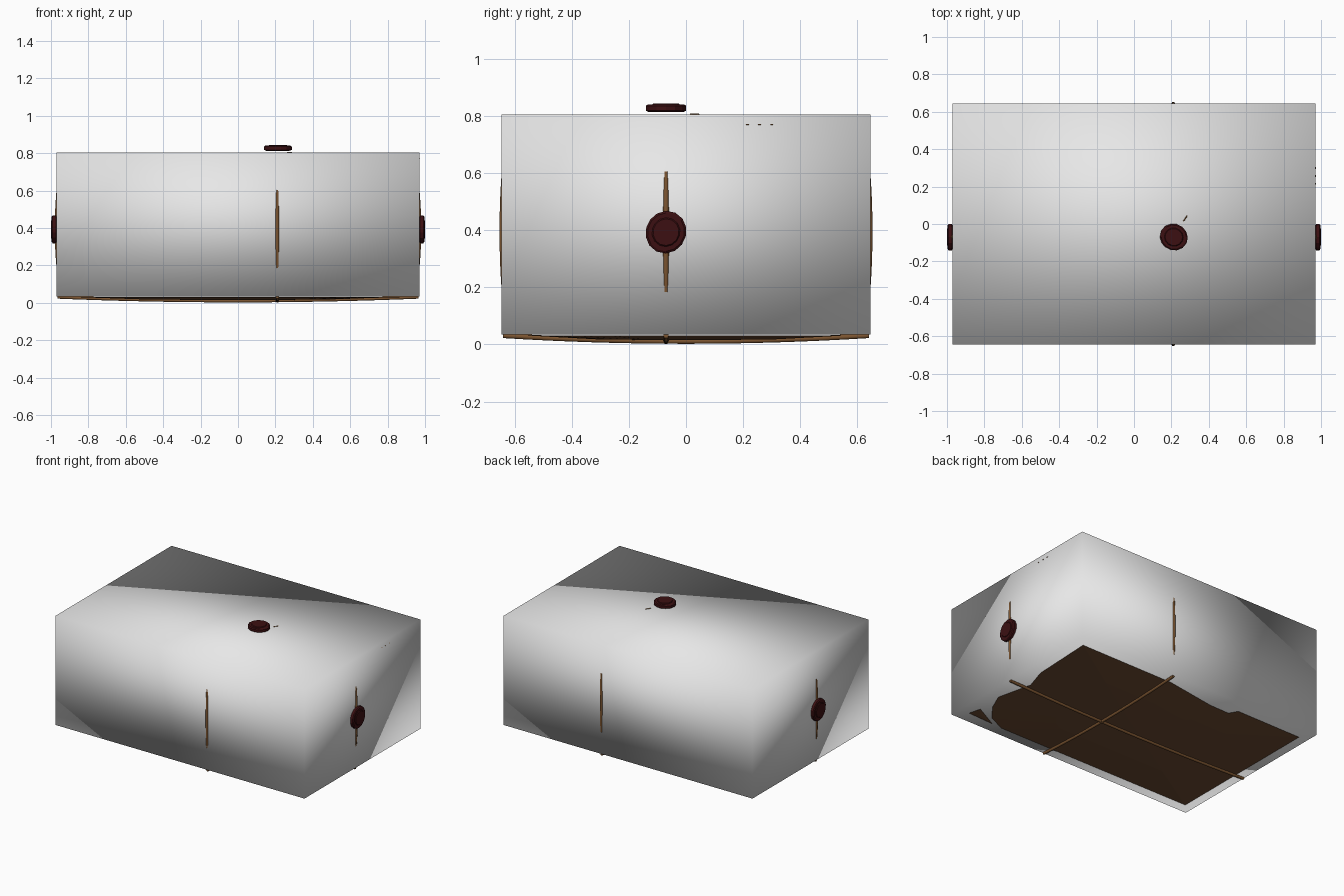
import bpy, bmesh, math
from mathutils import Matrix, Vector

cube = bpy.data.objects.get("Cube")
if cube:
    bpy.data.objects.remove(cube, do_unlink=True)


def material(name, rgb):
    m = bpy.data.materials.new(name)
    m.use_nodes = True
    m.diffuse_color = (*rgb, 1)
    m.node_tree.nodes["Principled BSDF"].inputs["Base Color"].default_value = (*rgb, 1)
    return m


WHITE = material("pale wrapping", (0.8, 0.8, 0.8))
PAPER = material("brown paper", (0.15, 0.07, 0.032))
TWINE = material("twine brown", (0.2, 0.09, 0.03))
WAX = material("dark red wax", (0.045, 0.005, 0.006))

HX, HY, Z0, Z1 = 0.97, 0.645, 0.035, 0.805
KX, KY, KZ = 0.21, -0.07, 0.395   # where the strings cross, and mid height


def finish(name, bm, mat, smooth=False):
    bmesh.ops.recalc_face_normals(bm, faces=bm.faces)
    me = bpy.data.meshes.new(name)
    bm.to_mesh(me)
    bm.free()
    me.materials.append(mat)
    for p in me.polygons:
        p.use_smooth = smooth
    ob = bpy.data.objects.new(name, me)
    bpy.context.collection.objects.link(ob)
    return ob


# Parcel body: a box with shared, fully smoothed corners
bm = bmesh.new()
bmesh.ops.create_cube(bm, size=1)
bmesh.ops.scale(bm, vec=(2 * HX, 2 * HY, Z1 - Z0), verts=bm.verts)
bmesh.ops.translate(bm, vec=(0, 0, (Z0 + Z1) / 2), verts=bm.verts)
finish("parcel_box", bm, WHITE, True)


# Bulging paper underneath, with a ragged outline
def paper(name, outline, centre):
    bm = bmesh.new()
    low = [bm.verts.new((x, y, 0.032)) for x, y in outline]
    mid = [bm.verts.new((centre[0] + (x - centre[0]) * 0.55,
                         centre[1] + (y - centre[1]) * 0.55, centre[3])) for x, y in outline]
    tip = bm.verts.new(centre[:3])
    for i in range(len(low)):
        j = (i + 1) % len(low)
        bm.faces.new((low[i], low[j], mid[j], mid[i]))
        bm.faces.new((mid[i], mid[j], tip))
    bm.faces.new(low)
    finish(name, bm, PAPER)


paper("paper_underside",
      [(0.90, 0.57), (0.17, 0.566), (-0.21, 0.505), (-0.44, 0.50), (-0.395, 0.56),
       (-0.90, 0.556), (-0.90, -0.567), (0.62, -0.57), (0.75, -0.51), (0.836, -0.40),
       (0.888, -0.28), (0.83, -0.03), (0.88, 0.125)], (0, 0, 0.014, 0.018))
paper("paper_corner", [(0.90, -0.556), (0.878, -0.47), (0.70, -0.565)],
      (0.83, -0.53, 0.029, 0.030))


# Twine: thin round strands that bow outwards
def strand(name, points, radius=0.01):
    cu = bpy.data.curves.new(name, "CURVE")
    cu.dimensions = "3D"
    cu.bevel_depth = radius
    cu.bevel_resolution = 1
    cu.use_fill_caps = True
    sp = cu.splines.new("POLY")
    sp.points.add(len(points) - 1)
    for p, co in zip(sp.points, points):
        p.co = (*co, 1)
    cu.materials.append(TWINE)
    ob = bpy.data.objects.new(name, cu)
    bpy.context.collection.objects.link(ob)


STEPS = [i / 8 - 1 for i in range(17)]
for s, side in ((-1, "right"), (1, "left")):
    strand("twine_" + side, [(s * (HX + 0.001 - 0.011 * t * t), KY, KZ + 0.225 * t)
                             for t in STEPS])
for s, side in ((-1, "front"), (1, "back")):
    strand("twine_" + side, [(KX, s * (HY - 0.001 - 0.009 * t * t), KZ + 0.225 * t)
                             for t in STEPS])
strand("twine_under_long", [(0.965 * t, KY, 0.011 + 0.02 * t * t) for t in STEPS])
strand("twine_under_cross", [(KX, 0.64 * t, 0.011 + 0.02 * t * t) for t in STEPS])
strand("twine_loose_end", [(0.265, 0.015, Z1), (0.285, 0.045, Z1)], 0.003)

# Little paper flecks at the left end
for y in (0.215, 0.257, 0.30):
    strand("fleck", [(HX, y - 0.005, 0.77), (HX, y + 0.005, 0.77)], 0.002)


# Wax seals: uneven stepped discs
def seal(name, place, axis):
    rings = [(0.062, 0), (0.073, 0.005), (0.073, 0.022), (0.066, 0.027),
             (0.05, 0.027), (0.046, 0.031)]
    n = 14
    bm = bmesh.new()
    loops = []
    for r, h in rings:
        loop = []
        for i in range(n):
            a = math.tau * i / n
            k = r * (1 + 0.035 * math.sin(2 * a + 2.5) * r / 0.073)
            loop.append(bm.verts.new((k * math.cos(a), k * math.sin(a), h)))
        loops.append(loop)
    for lo, hi in zip(loops, loops[1:]):
        for i in range(n):
            j = (i + 1) % n
            bm.faces.new((lo[i], lo[j], hi[j], hi[i]))
    bm.faces.new(loops[0])
    bm.faces.new(loops[-1])
    turn = Vector((0, 0, 1)).rotation_difference(Vector(axis)).to_matrix().to_4x4()
    bmesh.ops.transform(bm, matrix=Matrix.Translation(place) @ turn, verts=bm.verts)
    finish(name, bm, WAX)


seal("seal_top", (0.213, KY, 0.813), (0, 0, 1))
seal("seal_left", (0.969, KY, 0.393), (1, 0, 0))
seal("seal_right", (-0.969, KY, 0.393), (-1, 0, 0))
